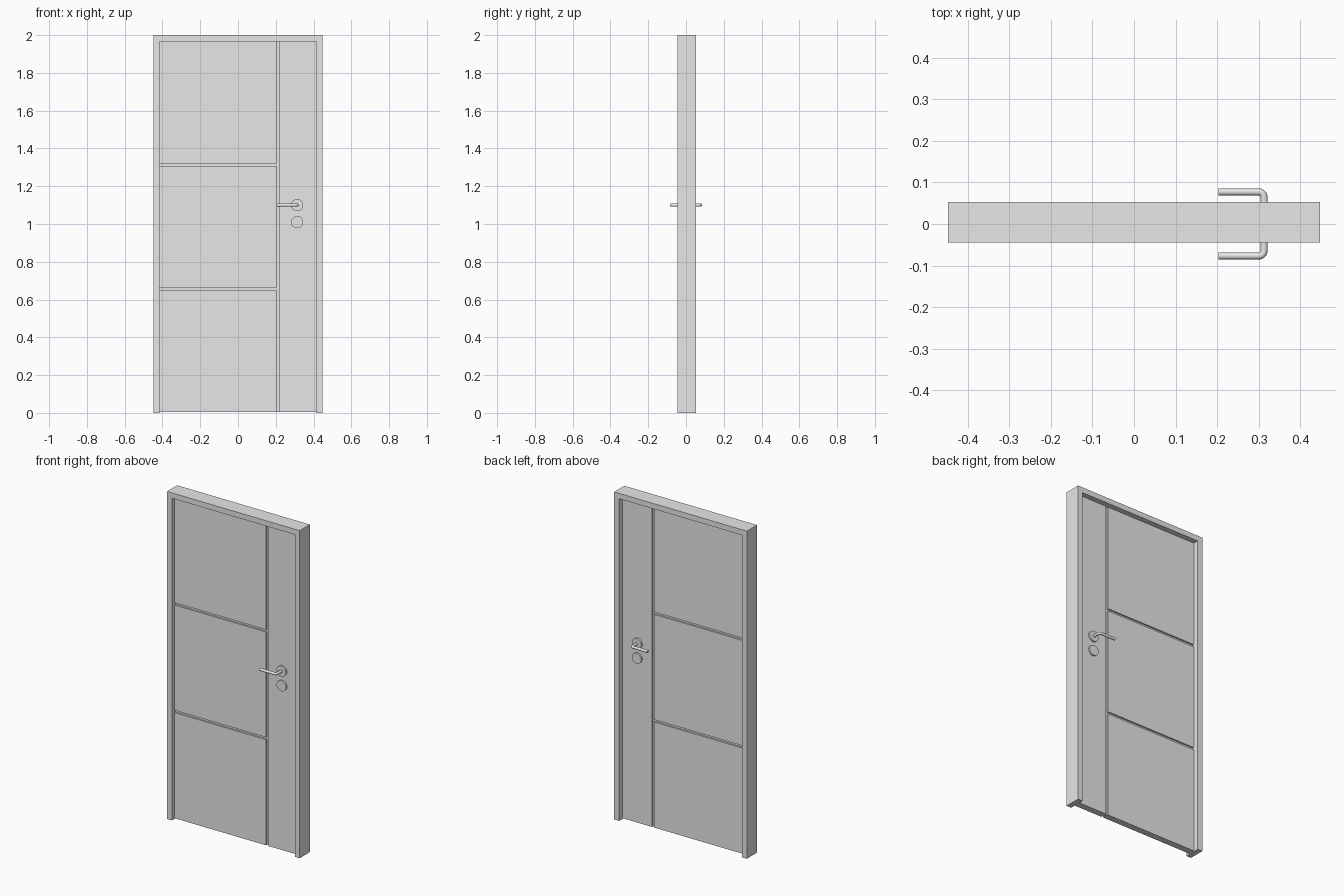
import bpy
import bmesh
from math import sin, cos, pi, radians
from mathutils import Matrix, Vector

cube = bpy.data.objects.get("Cube")
if cube:
    bpy.data.objects.remove(cube, do_unlink=True)

grey = bpy.data.materials.new("plain_grey")
grey.use_nodes = True
grey.diffuse_color = (0.8, 0.8, 0.8, 1)
grey.node_tree.nodes["Principled BSDF"].inputs["Base Color"].default_value = grey.diffuse_color


def finish(name, bm, smooth=False):
    bmesh.ops.recalc_face_normals(bm, faces=bm.faces)
    mesh = bpy.data.meshes.new(name)
    bm.to_mesh(mesh)
    bm.free()
    mesh.materials.append(grey)
    obj = bpy.data.objects.new(name, mesh)
    bpy.context.collection.objects.link(obj)
    if smooth:
        bpy.ops.object.select_all(action="DESELECT")
        obj.select_set(True)
        bpy.context.view_layer.objects.active = obj
        bpy.ops.object.shade_smooth_by_angle(angle=radians(35))
    return obj


def box(name, x, z, half_depth):
    bm = bmesh.new()
    bmesh.ops.create_cube(bm, size=1)
    bmesh.ops.scale(bm, verts=bm.verts, vec=(x[1] - x[0], 2 * half_depth, z[1] - z[0]))
    bmesh.ops.translate(bm, verts=bm.verts, vec=(sum(x) / 2, 0, sum(z) / 2))
    return finish(name, bm)


# Door frame: an open-bottomed arch profile pushed through the wall depth
W, IN, TOP, HEAD = 0.448, 0.415, 2.0, 1.967
FRONT, BACK = -0.045, 0.053
bm = bmesh.new()
outline = [(-W, 0), (-W, TOP), (W, TOP), (W, 0), (IN, 0), (IN, HEAD), (-IN, HEAD), (-IN, 0)]
arch = bm.faces.new([bm.verts.new((x, FRONT, z)) for x, z in outline])
sides = bmesh.ops.extrude_face_region(bm, geom=[arch])["geom"]
moved = [v for v in sides if isinstance(v, bmesh.types.BMVert)]
bmesh.ops.translate(bm, verts=moved, vec=(0, BACK - FRONT, 0))
finish("door_frame", bm)

# Door leaf: full-thickness panels with thinner strips forming the grooves
LEAF, GROOVE = 0.02, 0.01
SILL = 0.004
SPLIT = (0.203, 0.217)
levels = [SILL, 0.649, 0.663, 1.306, 1.320, HEAD]
for i in range(len(levels) - 1):
    is_groove = i % 2 == 1
    box("horizontal_groove" if is_groove else "wide_panel", (-IN, SPLIT[0]),
        levels[i:i + 2], GROOVE if is_groove else LEAF)
box("vertical_groove", SPLIT, (SILL, HEAD), GROOVE)
box("lock_panel", (SPLIT[1], IN), (SILL, HEAD), LEAF)

# Handle set, repeated on both faces of the leaf
HX, HZ, REACH, R, BEND = 0.313, 1.10, 0.077, 0.0085, 0.013


def rosette(name, z, side):
    bm = bmesh.new()
    bmesh.ops.create_cone(bm, cap_ends=True, segments=32, radius1=0.032, radius2=0.032,
                          depth=0.012,
                          matrix=Matrix.Translation((HX, side * (LEAF + 0.004), z))
                          @ Matrix.Rotation(pi / 2, 4, "X"))
    finish(name, bm, True)


def lever(name, side):
    # Path: out from the leaf, round the bend, along towards the hinges
    path = [((HX, LEAF), 0)]
    for k in range(9):
        a = k / 8 * pi / 2
        path.append(((HX - BEND + BEND * cos(a), REACH - BEND + BEND * sin(a)), a))
    path.append(((0.203, REACH), pi / 2))
    bm = bmesh.new()
    rings = []
    for (x, y), a in path:
        ring = []
        for s in range(16):
            t = s / 16 * 2 * pi
            out = R * cos(t)
            ring.append(bm.verts.new((x + out * cos(a), side * (y + out * sin(a)), HZ + R * sin(t))))
        rings.append(ring)
    for a, b in zip(rings, rings[1:]):
        for s in range(16):
            n = (s + 1) % 16
            bm.faces.new((a[s], a[n], b[n], b[s]))
    bm.faces.new(rings[0])
    bm.faces.new(rings[-1])
    finish(name, bm, True)


for side, label in ((-1, "front"), (1, "back")):
    rosette(label + "_handle_rosette", HZ, side)
    rosette(label + "_lock_rosette", 1.01, side)
    lever(label + "_lever", side)
